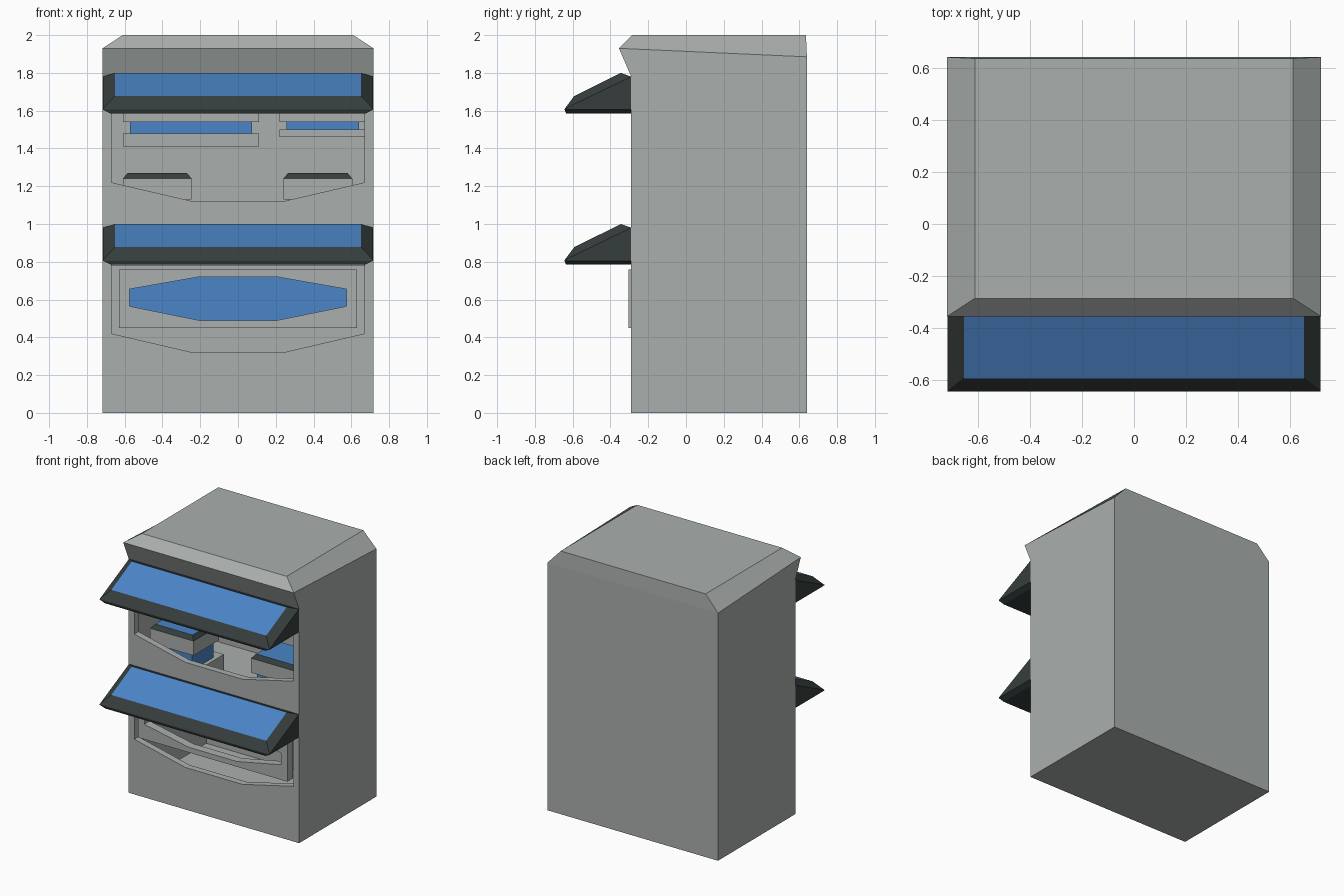
import bpy, bmesh

if "Cube" in bpy.data.objects:
    bpy.data.objects.remove(bpy.data.objects["Cube"])


def material(name, rgb):
    m = bpy.data.materials.new(name)
    m.diffuse_color = (*rgb, 1)
    m.use_nodes = True
    m.node_tree.nodes["Principled BSDF"].inputs["Base Color"].default_value = m.diffuse_color
    return m


GREY = material("grey", (0.40, 0.43, 0.42))
DARK = material("dark trim", (0.036, 0.048, 0.046))
BLUE = material("blue", (0.07, 0.235, 0.57))


def loft(name, rings, mat=GREY, cap=None):
    """Skin equal-length rings; the last ring's cap may have its own material."""
    bm = bmesh.new()
    loops = [[bm.verts.new(p) for p in r] for r in rings]
    n = len(loops[0])
    for a, b in zip(loops, loops[1:]):
        for i in range(n):
            j = (i + 1) % n
            bm.faces.new((a[i], a[j], b[j], b[i]))
    bm.faces.new(loops[0][::-1])
    bm.faces.new(loops[-1]).material_index = 1 if cap else 0
    bmesh.ops.recalc_face_normals(bm, faces=bm.faces)
    me = bpy.data.meshes.new(name)
    bm.to_mesh(me)
    bm.free()
    me.materials.append(mat)
    if cap:
        me.materials.append(cap)
    ob = bpy.data.objects.new(name, me)
    bpy.context.collection.objects.link(ob)
    return ob


def rect(x0, x1, y0, y1, zf, zb=None):
    zb = zf if zb is None else zb
    return [(x0, y0, zf), (x1, y0, zf), (x1, y1, zb), (x0, y1, zb)]


def box(name, x, y, z, mat=GREY):
    return loft(name, [rect(*x, *y, z[0]), rect(*x, *y, z[1])], mat)


def prism(name, outline, y0, y1, mat=GREY):
    return loft(name, [[(x, y, z) for x, z in outline] for y in (y0, y1)], mat)


def cut(ob, cutter):
    cutter.hide_render = True
    mod = ob.modifiers.new("cut", "BOOLEAN")
    mod.operation, mod.solver, mod.object = "DIFFERENCE", "EXACT", cutter
    bpy.context.view_layer.objects.active = ob
    bpy.ops.object.modifier_apply(modifier=mod.name)
    bpy.data.objects.remove(cutter)


# Main housing with flared cornice and chamfered top
body = loft("housing", [
    rect(-.718, .718, -.29, .64, 0),
    rect(-.718, .718, -.29, .64, 1.78),
    rect(-.718, .718, -.355, .64, 1.93, 1.885),
    rect(-.61, .61, -.285, .635, 2.0)])

# Hollow interiors, then the tapered front openings
cut(body, box("upper_cavity", (-.68, .68), (-.24, .59), (.85, 1.74)))
cut(body, box("lower_cavity", (-.68, .68), (-.24, .59), (.05, .78)))
for z in (0, .8):
    opening = [(-.67, .80 + z), (-.67, .42 + z), (-.24, .32 + z),
               (.24, .32 + z), (.67, .42 + z), (.67, .80 + z)]
    cut(body, prism("opening", opening, -.5, -.2))

# Two wedge awnings with blue tops
for name, z in (("lower_awning", .8), ("upper_awning", 1.6)):
    loft(name, [
        rect(-.675, .675, -.635, -.29, z - .015),
        [(-.715, -.643, z + .005), (.715, -.643, z + .005),
         (.715, -.29, z + .005), (-.715, -.29, z + .005)],
        rect(-.715, .715, -.642, -.29, z + .01, z + .18),
        rect(-.652, .652, -.592, -.345, z + .077, z + .2)], DARK, BLUE)

# Counters inside the upper opening: base, blue middle, slab, dark rim, blue top
for side, x0, x1 in (("left", -.61, -.245), ("right", .24, .605)):
    box(side + "_counter_base", (x0, x1), (-.21, .18), (.85, 1.0))
    box(side + "_counter_light", (x0 + .03, x1 - .03), (-.16, .1), (1.0, 1.13), BLUE)
    box(side + "_counter_slab", (x0, x1), (-.185, .12), (1.13, 1.24))
    loft(side + "_counter_rim", [
        rect(x0, x1, -.185, .12, 1.24),
        rect(x0 + .025, x1 - .025, -.16, .095, 1.27)], DARK, BLUE)

# Wall cabinets at the back: two slabs with a blue band between
for side, x0, x1, zs in (("left", -.61, .11, (1.41, 1.48, 1.54, 1.62)),
                         ("right", .22, .675, (1.46, 1.50, 1.54, 1.62))):
    box(side + "_cabinet_base", (x0, x1), (.25, .6), zs[0:2])
    box(side + "_cabinet_light", (x0 + .038, x1 - .035), (.29, .6), zs[1:3], BLUE)
    box(side + "_cabinet_top", (x0, x1), (.25, .6), zs[2:4])

# Front panel with an eight-sided window, and the blue screen behind it
panel = box("front_panel", (-.63, .63), (-.305, -.24), (.45, .76))
half = [(.575, .565), (.575, .655), (.205, .72)]
window = [(.205, .49)] + half + [(-x, z) for x, z in half[::-1]] + [(-.205, .49)]
cut(panel, prism("window", window, -.5, 0))
box("back_screen", (-.62, .62), (.57, .60), (.47, .74), BLUE)
